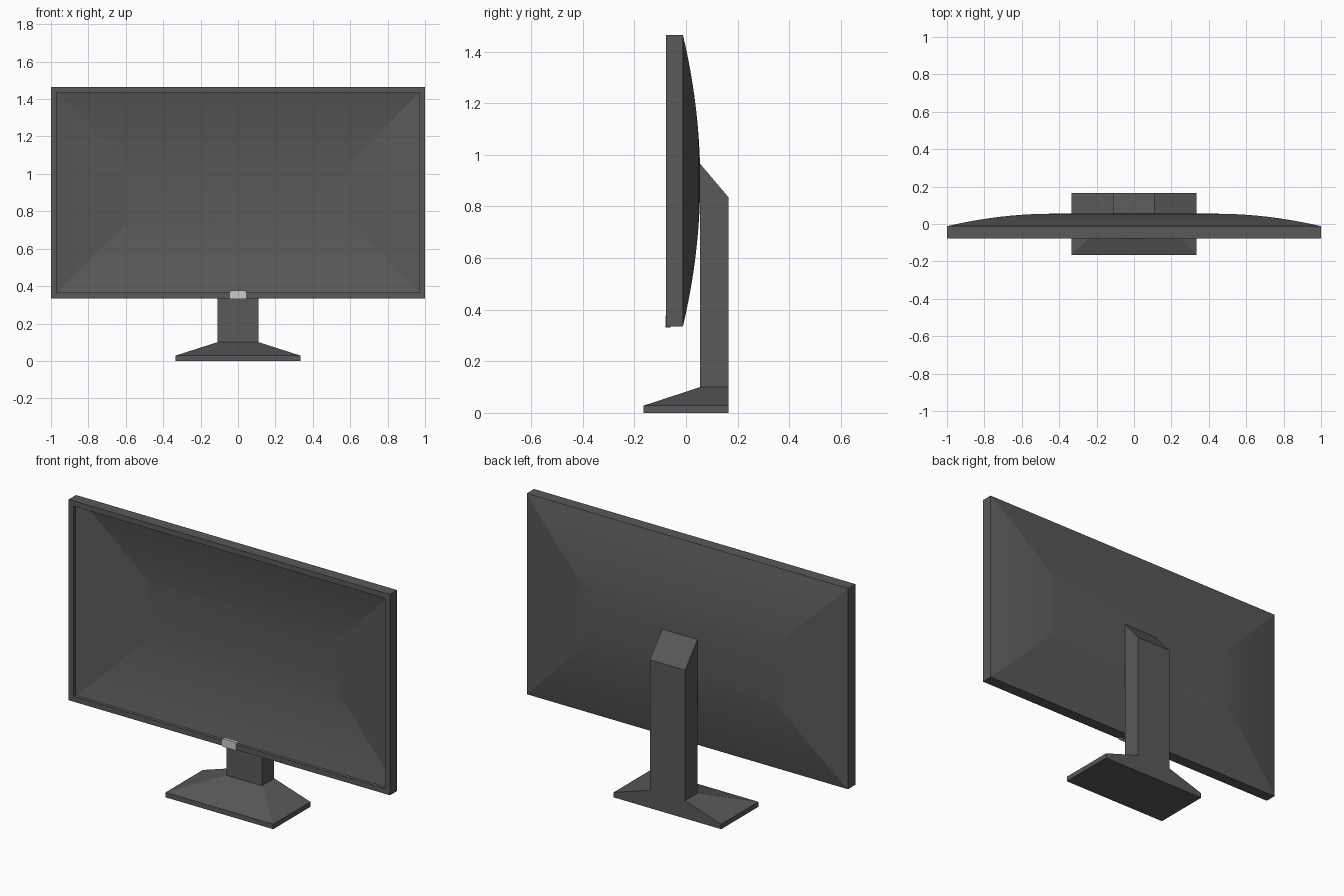
import bpy, bmesh, math

if "Cube" in bpy.data.objects:
    bpy.data.objects.remove(bpy.data.objects["Cube"])


def material(name, value):
    mat = bpy.data.materials.new(name)
    mat.diffuse_color = (value, value, value, 1)
    mat.use_nodes = True
    mat.node_tree.nodes["Principled BSDF"].inputs["Base Color"].default_value = mat.diffuse_color
    return mat


DARK = material("dark_plastic", 0.1)
LIGHT = material("light_plastic", 0.55)


def loft(name, rings, mat, caps=False, smooth=None):
    """Join a sequence of four-point rings into one surface."""
    bm = bmesh.new()
    loops = [[bm.verts.new(p) for p in ring] for ring in rings]
    for a, b in zip(loops, loops[1:]):
        for i in range(4):
            j = (i + 1) % 4
            bm.faces.new((a[i], a[j], b[j], b[i]))
    if caps:
        bm.faces.new(loops[0][::-1])
        bm.faces.new(loops[-1])
    bmesh.ops.remove_doubles(bm, verts=bm.verts, dist=1e-4)
    bmesh.ops.recalc_face_normals(bm, faces=bm.faces)
    mesh = bpy.data.meshes.new(name)
    bm.to_mesh(mesh)
    bm.free()
    mesh.materials.append(mat)
    obj = bpy.data.objects.new(name, mesh)
    bpy.context.collection.objects.link(obj)
    if smooth:
        bpy.ops.object.select_all(action='DESELECT')
        bpy.context.view_layer.objects.active = obj
        obj.select_set(True)
        bpy.ops.object.shade_smooth_by_angle(angle=math.radians(smooth))
    return obj


HALF_W, HALF_H, MID_Z = 1.0, 0.565, 0.9
FRONT, REAR, BULGE = -0.077, -0.012, 0.067


def screen_ring(inset, y):
    w, h = HALF_W - inset, HALF_H - inset
    return [(-w, y, MID_Z - h), (w, y, MID_Z - h),
            (w, y, MID_Z + h), (-w, y, MID_Z + h)]


def flat_ring(w, y0, y1, z0, z1=None):
    z1 = z0 if z1 is None else z1
    return [(-w, y0, z0), (w, y0, z0), (w, y1, z1), (-w, y1, z1)]


# Open frame: inner lip, front bezel, outer side walls
loft("screen_frame", [screen_ring(0.03, FRONT + 0.02), screen_ring(0.03, FRONT),
                      screen_ring(0, FRONT), screen_ring(0, REAR)], DARK)

# Curved back, bulging to a central ridge with mitred corners
STEPS = 12
shell = []
for i in range(STEPS + 1):
    t = i / STEPS
    shell.append(screen_ring(HALF_H * t, REAR + BULGE * (1 - (1 - t) ** 2)))
loft("back_shell", shell, DARK, smooth=4)

# Base plate tapering into the upright, with a slanted top
loft("stand", [flat_ring(0.335, -0.165, 0.165, 0),
               flat_ring(0.335, -0.165, 0.165, 0.028),
               flat_ring(0.11, 0.055, 0.165, 0.1),
               flat_ring(0.11, 0.055, 0.165, 0.965, 0.835)], DARK, caps=True)

# Small light button on the lower bezel
bpy.ops.mesh.primitive_cube_add(size=1, location=(0, -0.07, 0.354))
button = bpy.context.object
button.name = "power_button"
button.scale = (0.088, 0.018, 0.046)
bpy.ops.object.transform_apply(location=False, rotation=False, scale=True)
bm = bmesh.new()
bm.from_mesh(button.data)
corners = [e for e in bm.edges if abs(e.verts[0].co.y - e.verts[1].co.y) > 0.01]
bmesh.ops.bevel(bm, geom=corners, offset=0.006, segments=3, profile=0.5, affect='EDGES')
bm.to_mesh(button.data)
bm.free()
button.data.materials.append(LIGHT)
